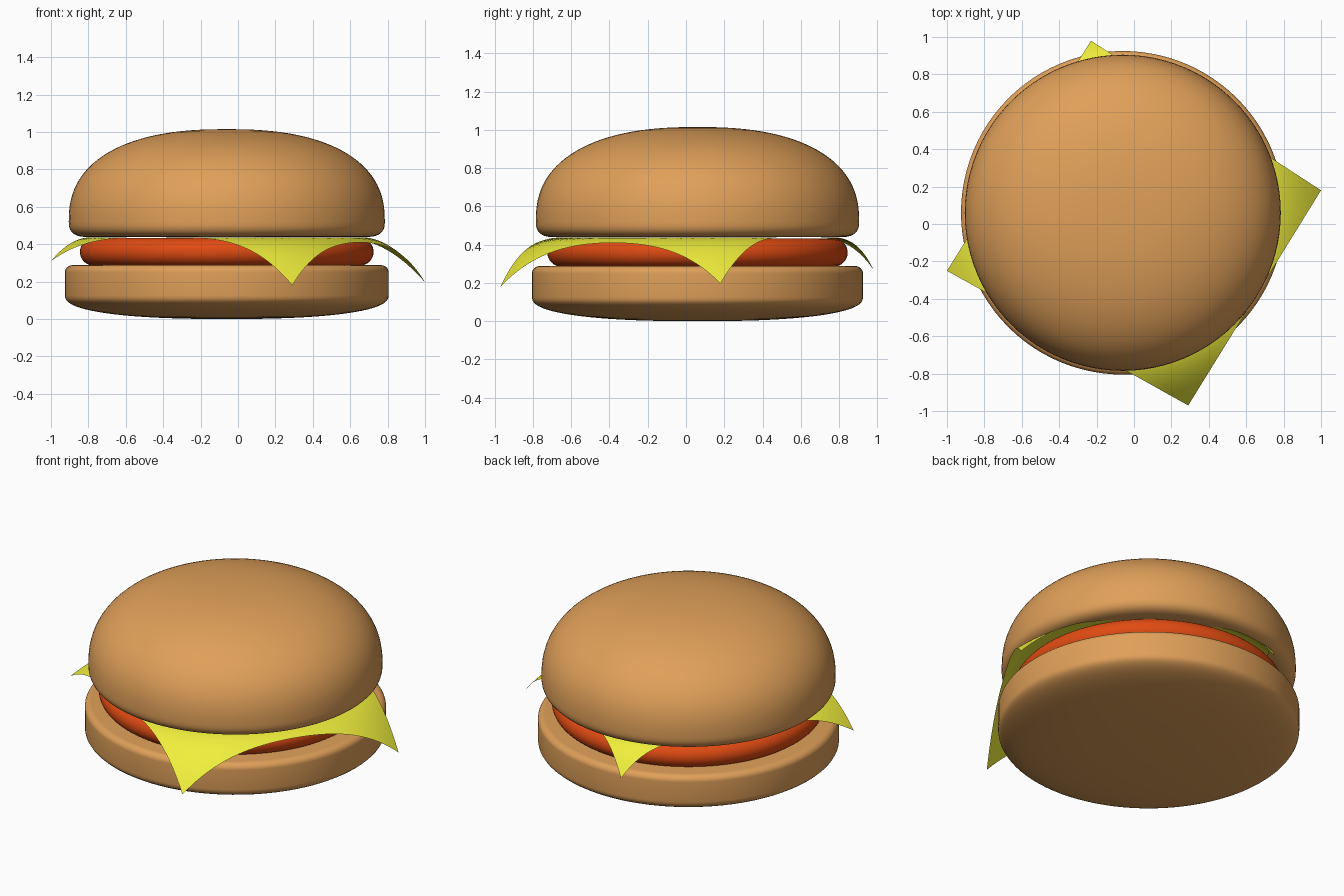
import bpy, bmesh
from math import sin, cos, pi, hypot, radians

if "Cube" in bpy.data.objects:
    bpy.data.objects.remove(bpy.data.objects["Cube"])

CX, CY = -0.06, 0.06   # burger axis


def material(name, rgb):
    m = bpy.data.materials.new(name)
    m.diffuse_color = (*rgb, 1)
    m.use_nodes = True
    m.node_tree.nodes["Principled BSDF"].inputs["Base Color"].default_value = m.diffuse_color
    return m


def finish(bm, name, mat, angle=50):
    me = bpy.data.meshes.new(name)
    bm.to_mesh(me)
    bm.free()
    ob = bpy.data.objects.new(name, me)
    bpy.context.collection.objects.link(ob)
    me.materials.append(mat)
    bpy.ops.object.select_all(action='DESELECT')
    ob.select_set(True)
    bpy.context.view_layer.objects.active = ob
    bpy.ops.object.shade_smooth_by_angle(angle=radians(angle))
    return ob


def arc(r0, z0, a, b, start, end, n=2.0, steps=12):
    """Superellipse arc of radii a, b around (r0, z0), angles in quarter turns."""
    pts = []
    for i in range(steps + 1):
        t = (start + (end - start) * i / steps) * pi / 2
        c, s = cos(t), sin(t)
        c = 0 if abs(c) < 1e-9 else c
        pts.append((r0 + a * abs(c) ** (2 / n) * (1 if c >= 0 else -1),
                    z0 + b * abs(s) ** (2 / n) * (1 if s >= 0 else -1)))
    return pts


def lathe(name, profile, mat, sides=96):
    """Revolve a bottom-to-top profile; poles where the radius is zero."""
    bm = bmesh.new()
    rings = []
    for r, z in profile:
        if r < 1e-4:
            rings.append([bm.verts.new((CX, CY, z))] * sides)
        else:
            rings.append([bm.verts.new((CX + r * cos(2 * pi * k / sides),
                                        CY + r * sin(2 * pi * k / sides), z))
                          for k in range(sides)])
    for lo, hi in zip(rings, rings[1:]):
        for k in range(sides):
            j = (k + 1) % sides
            quad = list(dict.fromkeys((lo[k], lo[j], hi[j], hi[k])))
            bm.faces.new(quad)
    bmesh.ops.recalc_face_normals(bm, faces=bm.faces)
    return finish(bm, name, mat)


bun = material("bun", (0.74, 0.35, 0.10))
meat = material("patty", (0.75, 0.07, 0.006))
yellow = material("cheese", (0.87, 0.86, 0.045))

# bottom bun: shallow bowl base, straight wall, small rounded rim
lathe("bottom_bun",
      arc(0, 0.125, 0.865, 0.125, -1, 0, 2.4, 20)
      + arc(0.825, 0.25, 0.04, 0.038, 0, 1, 2.0, 8) + [(0, 0.288)], bun)

# patty: disc with a fully rounded rim
lathe("patty",
      [(0, 0.285)] + arc(0.71, 0.359, 0.075, 0.074, -1, 1, 2.0, 18) + [(0, 0.433)],
      meat)

# top bun: flat underside, rounded lower rim, squarish dome
lathe("top_bun",
      [(0, 0.439)] + arc(0.745, 0.52, 0.10, 0.081, -1, 0, 2.6, 10)
      + arc(0, 0.52, 0.845, 0.495, 0, 1, 2.4, 28)[1:], bun)

# cheese slice: a square sheet draped over the patty, each corner drooping
# corner: x, y, droop strength
corners = [(0.29, -0.97, 1.9), (1.0, 0.18, 2.0), (-0.23, 0.98, 3.6), (-1.0, -0.25, 1.75)]
N = 48
bm = bmesh.new()
grid = []
for i in range(N + 1):
    row = []
    for j in range(N + 1):
        u, v = i / N, j / N
        w = ((1 - u) * (1 - v), u * (1 - v), u * v, (1 - u) * v)
        x, y, k = (sum(wt * c[d] for wt, c in zip(w, corners)) for d in range(3))
        over = max(0, hypot(x - CX, y - CY) - 0.72)
        row.append(bm.verts.new((x, y, 0.437 - k * over ** 2)))
    grid.append(row)
for i in range(N):
    for j in range(N):
        bm.faces.new((grid[i][j], grid[i + 1][j], grid[i + 1][j + 1], grid[i][j + 1]))
finish(bm, "cheese_slice", yellow)
